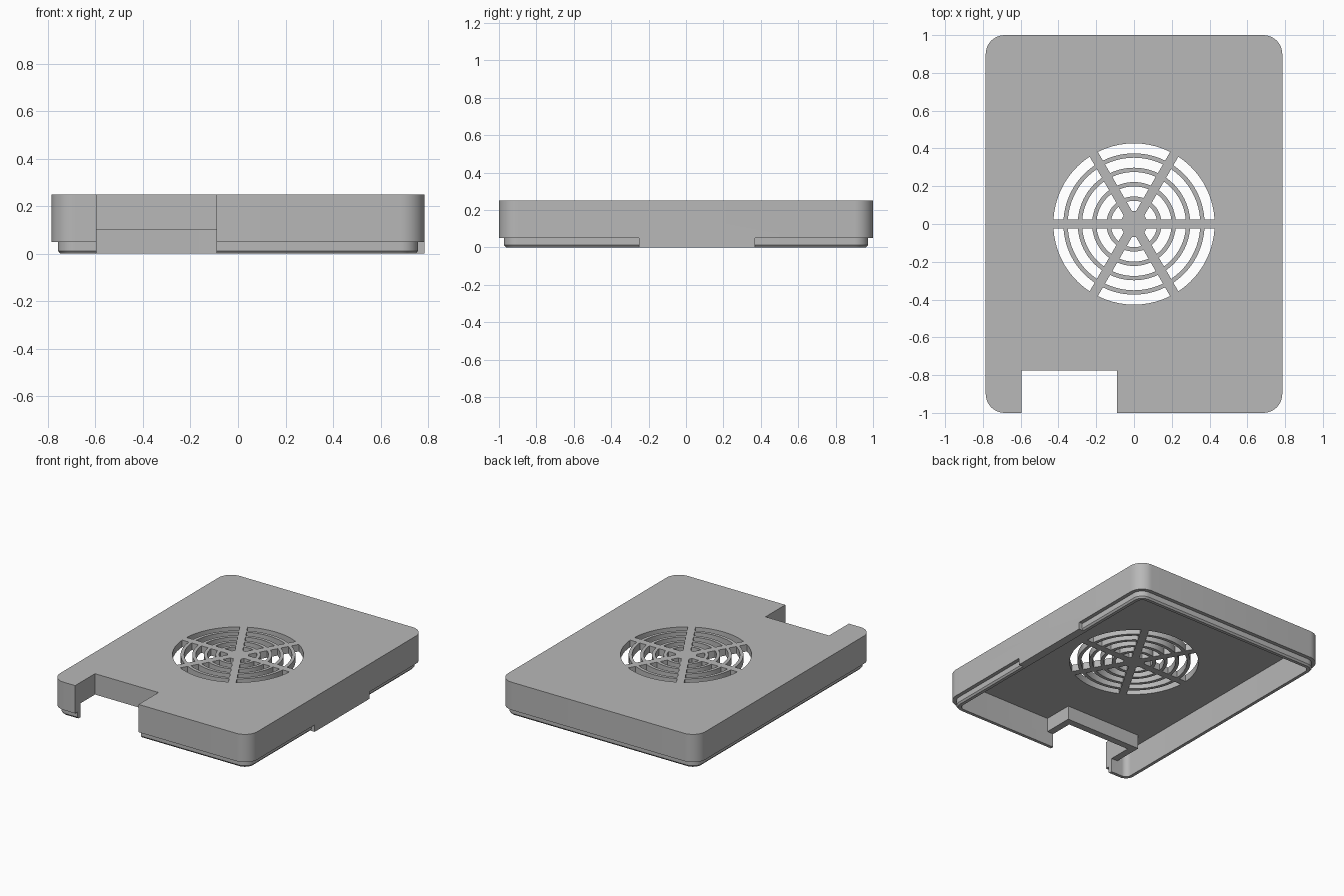
import bpy, bmesh
from math import pi, sin, cos, asin
from mathutils import Vector

cube = bpy.data.objects.get("Cube")
if cube:
    bpy.data.objects.remove(cube, do_unlink=True)

HALF_X, HALF_Y, HEIGHT = 0.785, 1.0, 0.25
WALL, FLOOR, RADIUS = 0.06, 0.2, 0.1

grey = bpy.data.materials.new("plain grey")
grey.use_nodes = True
grey.diffuse_color = (0.48, 0.48, 0.48, 1)
grey.node_tree.nodes["Principled BSDF"].inputs["Base Color"].default_value = grey.diffuse_color


def make_object(name, bm):
    bmesh.ops.recalc_face_normals(bm, faces=bm.faces)
    mesh = bpy.data.meshes.new(name)
    bm.to_mesh(mesh)
    bm.free()
    mesh.materials.append(grey)
    obj = bpy.data.objects.new(name, mesh)
    bpy.context.collection.objects.link(obj)
    return obj


def box(name, low, high):
    low, high = Vector(low), Vector(high)
    bm = bmesh.new()
    bmesh.ops.create_cube(bm, size=1)
    for v in bm.verts:
        v.co = (low + high) / 2 + v.co * (high - low)
    return make_object(name, bm)


def rounded_loop(bm, inset, z, steps=10):
    """Rounded rectangle, moved inward from the outer edge by inset."""
    r = RADIUS - inset
    verts = []
    for corner, (sx, sy) in enumerate([(1, 1), (-1, 1), (-1, -1), (1, -1)]):
        for i in range(steps + 1):
            a = (corner + i / steps) * pi / 2
            verts.append(bm.verts.new((sx * (HALF_X - RADIUS) + r * cos(a),
                                       sy * (HALF_Y - RADIUS) + r * sin(a), z)))
    return verts


def bridge(bm, a, b):
    for i in range(len(a)):
        j = (i + 1) % len(a)
        bm.faces.new((a[i], a[j], b[j], b[i]))


def combine(target, tool, operation):
    mod = target.modifiers.new(tool.name, 'BOOLEAN')
    mod.operation, mod.solver, mod.object = operation, 'EXACT', tool
    bpy.context.view_layer.objects.active = target
    bpy.ops.object.modifier_apply(modifier=mod.name)
    bpy.data.objects.remove(tool, do_unlink=True)


# Hollow cover: outer wall, stepped lip with chamfer, inner wall
bm = bmesh.new()
profile = [(0, HEIGHT), (0, 0.05), (0.027, 0.05), (0.027, 0.012),
           (0.037, 0), (WALL, 0), (WALL, FLOOR)]
loops = [rounded_loop(bm, inset, z) for inset, z in profile]
for a, b in zip(loops, loops[1:]):
    bridge(bm, a, b)
bm.faces.new(loops[0])
bm.faces.new(loops[-1])
cover = make_object("vented_cover", bm)

# Flush tab interrupting the lip on one side
combine(cover, box("side_tab", (HALF_X - WALL + 0.005, -0.25, 0),
                   (HALF_X, 0.37, 0.08)), 'UNION')

# Pocket walls around the notch, then the notch itself
left, right, back, rim = -0.595, -0.09, -0.775, 0.05
combine(cover, box("pocket", (left - rim, -0.97, 0.1),
                   (right + rim, back + rim, 0.22)), 'UNION')
combine(cover, box("notch", (left, -1.2, -0.1), (right, back, 0.4)), 'DIFFERENCE')

# Vent: ring slots split into six by straight spokes
SPOKE, STEPS = 0.025, 10
bm = bmesh.new()
for ring in range(5):
    outer = 0.427 - ring * 0.076
    inner = outer - 0.053
    for sector in range(6):
        outline = []
        for r, way in ((inner, 1), (outer, -1)):
            margin = asin(SPOKE / r)
            arc = []
            for i in range(STEPS + 1):
                a = sector * pi / 3 + margin + (pi / 3 - 2 * margin) * i / STEPS
                arc.append((r * cos(a), r * sin(a)))
            outline += arc[::way]
        low = [bm.verts.new((x, y, 0.15)) for x, y in outline]
        high = [bm.verts.new((x, y, 0.3)) for x, y in outline]
        bridge(bm, low, high)
        bm.faces.new(low)
        bm.faces.new(high)
combine(cover, make_object("vent_slots", bm), 'DIFFERENCE')

# Smooth corners with crisp edges
bpy.ops.object.select_all(action='DESELECT')
cover.select_set(True)
bpy.context.view_layer.objects.active = cover
bpy.ops.object.shade_smooth_by_angle(angle=pi / 6)
